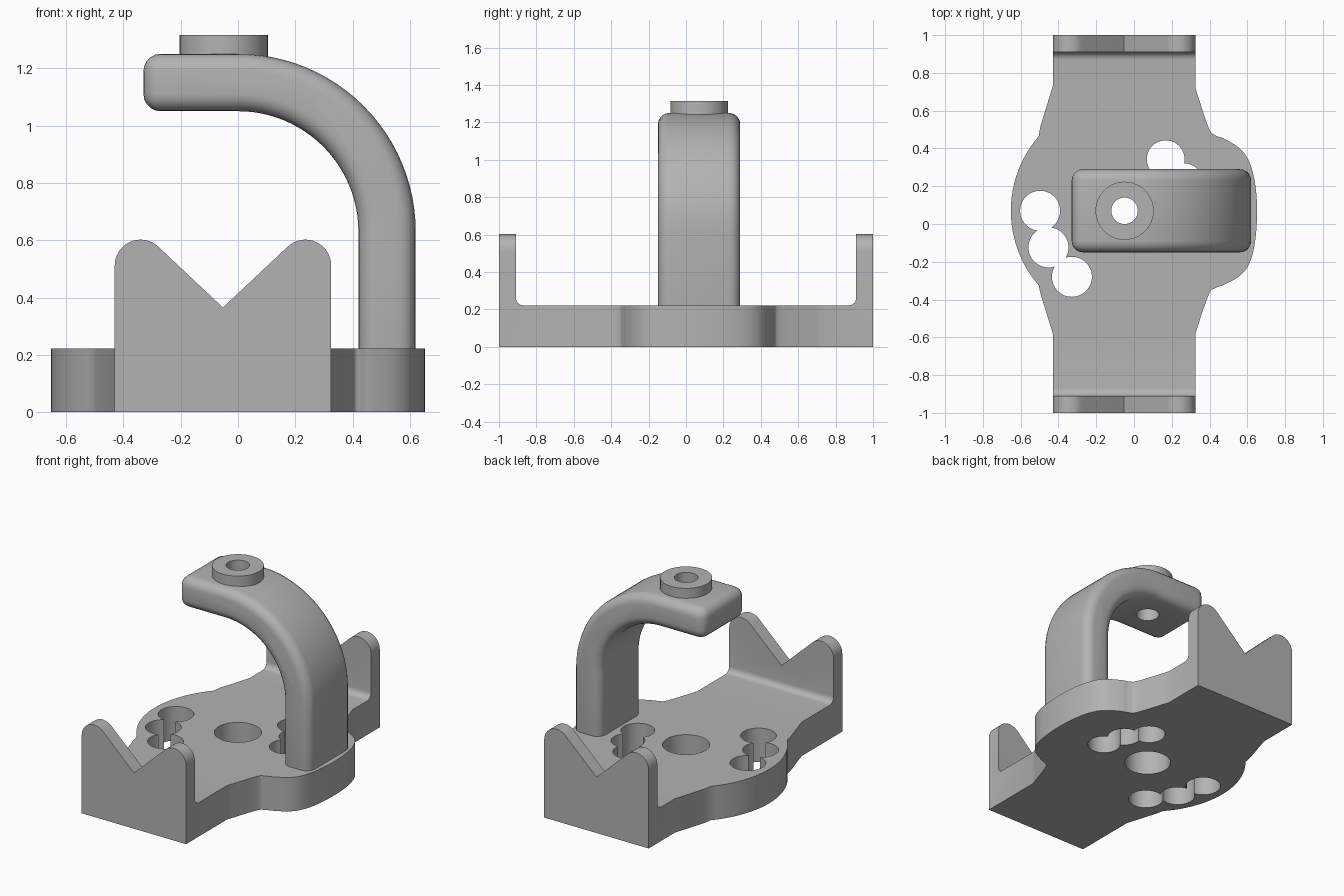
import bpy, bmesh, math
from mathutils import Vector

cube = bpy.data.objects.get("Cube")
if cube:
    bpy.data.objects.remove(cube, do_unlink=True)

grey = bpy.data.materials.new("mid grey")
grey.use_nodes = True
COLOUR = (0.45, 0.45, 0.45, 1)
grey.diffuse_color = COLOUR
grey.node_tree.nodes["Principled BSDF"].inputs["Base Color"].default_value = COLOUR

CX, CY = -0.05, 0.07          # pivot shared by the holes, lobes and boss


def prism(name, points, offset):
    """Extrude a closed 3D polygon along an offset."""
    bm = bmesh.new()
    face = bm.faces.new([bm.verts.new(p) for p in points])
    side = bmesh.ops.extrude_face_region(bm, geom=[face])["geom"]
    bmesh.ops.translate(bm, vec=offset, verts=[v for v in side if isinstance(v, bmesh.types.BMVert)])
    bmesh.ops.recalc_face_normals(bm, faces=bm.faces)
    mesh = bpy.data.meshes.new(name)
    bm.to_mesh(mesh)
    bm.free()
    mesh.materials.append(grey)
    ob = bpy.data.objects.new(name, mesh)
    bpy.context.collection.objects.link(ob)
    return ob


def arc(cx, cy, r, start, end, steps):
    angles = [math.radians(start + (end - start) * i / steps) for i in range(steps + 1)]
    return [(cx + r * math.cos(a), cy + r * math.sin(a)) for a in angles]


def cylinder(name, x, y, r, z0, z1, steps=48):
    ring = arc(x, y, r, 0, 360, steps)[:-1]
    return prism(name, [(px, py, z0) for px, py in ring], (0, 0, z1 - z0))


def spline(pts, steps=5):
    """Smooth curve through the points (end points are kept)."""
    p = [Vector(q) for q in [pts[0]] + pts + [pts[-1]]]
    out = []
    for a, b, c, d in zip(p, p[1:], p[2:], p[3:]):
        for i in range(steps):
            t = i / steps
            out.append(tuple(0.5 * (2 * b + (c - a) * t + (2 * a - 5 * b + 4 * c - d) * t**2
                                    + (3 * b - a - 3 * c + d) * t**3)))
    return out + [pts[-1]]


def activate(ob):
    bpy.ops.object.select_all(action='DESELECT')
    ob.select_set(True)
    bpy.context.view_layer.objects.active = ob


def boolean(ob, cutter, operation, keep=False):
    mod = ob.modifiers.new("cut", 'BOOLEAN')
    mod.operation, mod.solver, mod.object = operation, 'EXACT', cutter
    activate(ob)
    bpy.ops.object.modifier_apply(modifier=mod.name)
    if not keep:
        bpy.data.objects.remove(cutter, do_unlink=True)


def smooth(ob):
    activate(ob)
    bpy.ops.object.shade_smooth_by_angle(angle=math.radians(30))


# Base plan: straight ends, round lobe on the right side, squarer lobe under the arm
right_lobe = spline([(0.325, -0.58), (0.395, -0.375), (0.43, -0.34), (0.48, -0.32), (0.56, -0.275),
                     (0.61, -0.21), (0.64, -0.1), (0.652, 0.07), (0.64, 0.22), (0.61, 0.33),
                     (0.56, 0.4), (0.48, 0.45), (0.43, 0.47), (0.395, 0.51), (0.325, 0.72)])
left_lobe = [(-0.43, 0.73), (-0.495, 0.52)] + arc(CX, CY, 0.602, 139, 221, 24) + [(-0.495, -0.37), (-0.43, -0.58)]
plan = [(-0.43, -1), (0.325, -1)] + right_lobe + [(0.325, 1), (-0.43, 1)] + left_lobe
base = prism("base_with_cradles", [(x, y, 0) for x, y in plan], (0, 0, 0.7))

# Side profile: plate with an upright wall and inner fillet at each end
half = [(1.1, -0.1), (1.1, 0.65), (0.91, 0.65)] + arc(0.87, 0.262, 0.04, 0, -90, 6)
side = half + [(-y, z) for y, z in reversed(half)]
boolean(base, prism("side_cutter", [(-0.8, y, z) for y, z in side], (1.6, 0, 0)), 'INTERSECT')

# Front profile: V notch between two rounded peaks
MID = -0.0525
peak = arc(0.2875, 0.512, 0.09, 0, 133, 16)
half = [(0.8, -0.1), (0.8, 0.512)] + peak
notch = ([(MID + x, z) for x, z in half] + [(MID, 0.365)]
         + [(MID - x, z) for x, z in reversed(half)])
boolean(base, prism("front_cutter", [(x, -1.2, z) for x, z in notch], (0, 2.4, 0)), 'INTERSECT')

# Centre hole and two rows of overlapping holes
holes = [(0, 0, 0.14)]
for radius, start in ((0.447, 180), (0.349, 0)):
    holes += [(radius, start + 25.7 * i, 0.106 if start else 0.1) for i in range(3)]
for dist, angle, r in holes:
    a = math.radians(angle)
    boolean(base, cylinder("hole_cutter", CX + dist * math.cos(a), CY + dist * math.sin(a), r, -0.1, 0.4),
            'DIFFERENCE')
smooth(base)

# Curved arm with rounded edges
outline = ([(0.62, 0.12)] + arc(0, 0.63, 0.62, 0, 90, 24) + [(-0.33, 1.25), (-0.33, 1.05)]
           + arc(0, 0.63, 0.42, 90, 0, 24) + [(0.42, 0.12)])
arm = prism("curved_arm", [(x, -0.15, z) for x, z in outline], (0, 0.44, 0))
bevel = arm.modifiers.new("round", 'BEVEL')
bevel.width, bevel.segments, bevel.use_clamp_overlap = 0.06, 5, False
bevel.limit_method, bevel.angle_limit = 'ANGLE', math.radians(40)
activate(arm)
bpy.ops.object.modifier_apply(modifier=bevel.name)

# Boss on the arm tip, drilled through together with the arm
boss = cylinder("boss", CX, CY, 0.154, 1.18, 1.315)
drill = cylinder("drill_cutter", CX, CY, 0.07, 0.9, 1.5)
boolean(boss, drill, 'DIFFERENCE', keep=True)
boolean(arm, drill, 'DIFFERENCE')
smooth(arm)
smooth(boss)
